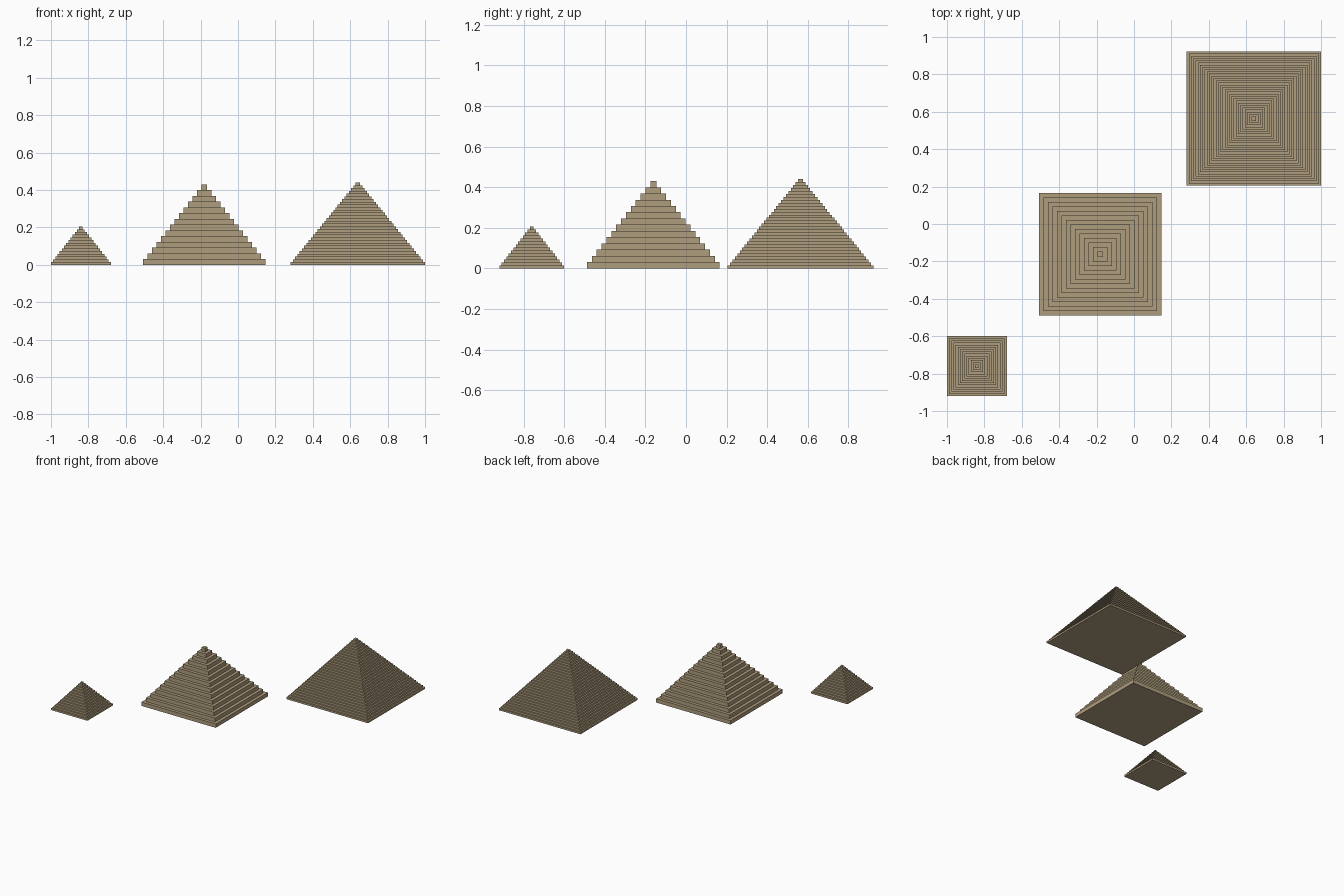
import bpy, bmesh
from mathutils import Matrix

cube = bpy.data.objects.get("Cube")
if cube:
    bpy.data.objects.remove(cube, do_unlink=True)

# One sandstone colour for everything
stone = bpy.data.materials.new("sandstone")
stone.use_nodes = True
colour = (0.43, 0.34, 0.21, 1)
stone.diffuse_color = colour
stone.node_tree.nodes["Principled BSDF"].inputs["Base Color"].default_value = colour


def stepped_pyramid(name, x, y, base, top, height, layers):
    """Square slabs of equal height, shrinking evenly from base to top width."""
    bm = bmesh.new()
    step = height / layers
    for i in range(layers):
        width = base + (top - base) * i / (layers - 1)
        place = Matrix.Translation((x, y, (i + 0.5) * step))
        bmesh.ops.create_cube(bm, size=1, matrix=place @ Matrix.Diagonal((width, width, step, 1)))
    mesh = bpy.data.meshes.new(name)
    bm.to_mesh(mesh)
    bm.free()
    mesh.materials.append(stone)
    bpy.context.collection.objects.link(bpy.data.objects.new(name, mesh))


stepped_pyramid("small_pyramid", -0.84, -0.76, 0.32, 0.018, 0.205, 14)
stepped_pyramid("middle_pyramid", -0.181, -0.161, 0.654, 0.03, 0.43, 14)
stepped_pyramid("large_pyramid", 0.641, 0.564, 0.718, 0.024, 0.44, 30)
